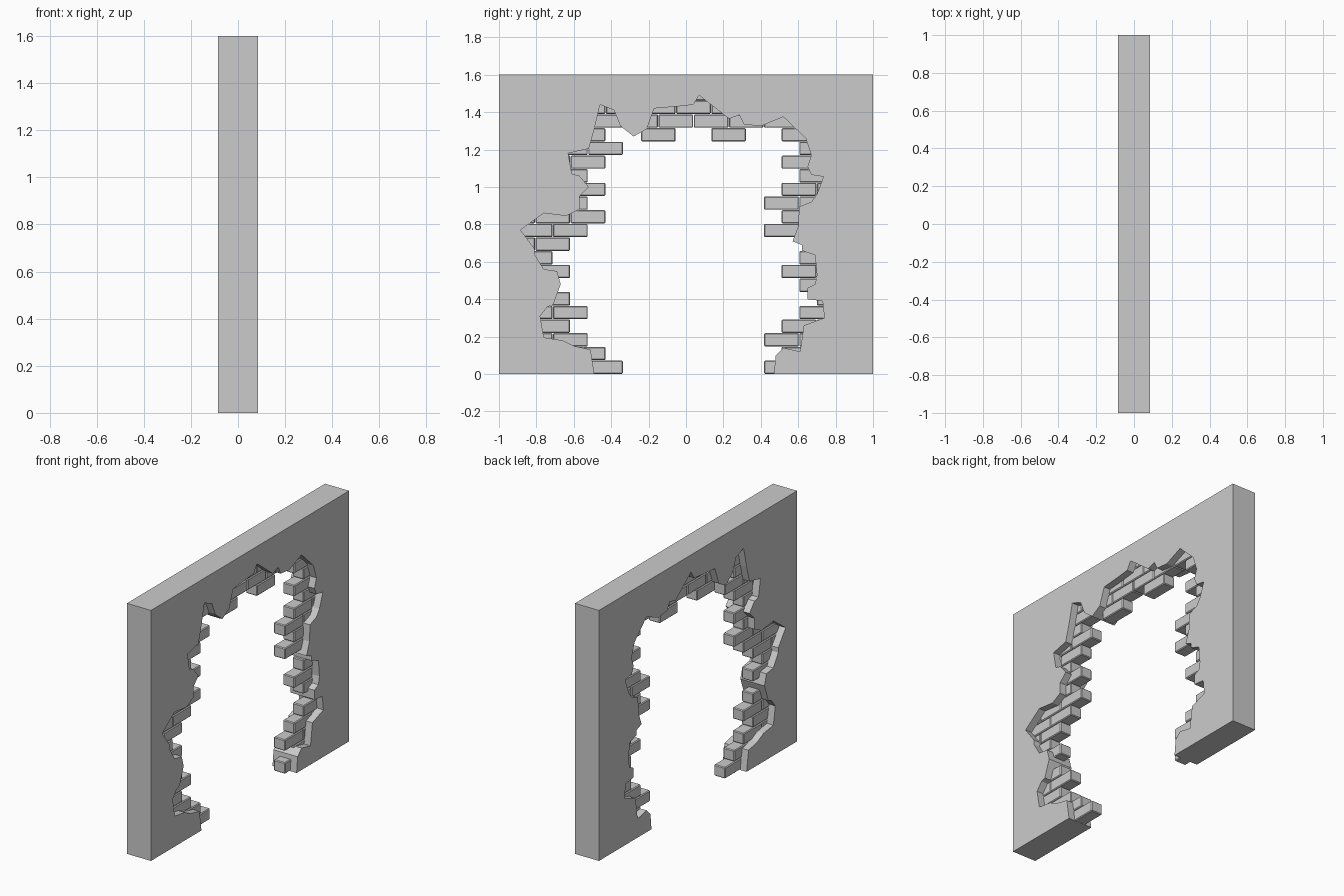
import bpy, bmesh

if "Cube" in bpy.data.objects:
    bpy.data.objects.remove(bpy.data.objects["Cube"])

HALF_T, HALF_BRICK = 0.085, 0.04      # half thickness of wall / of bricks
ROW, HALF = 0.0731, 0.094             # course height, half brick length
LEFT0, RIGHT0 = -0.336, 0.416         # innermost brick ends

# Broken plaster outline (y, z), up the left side, over the top, down the right
HOLE = [(-.49, 0), (-.51, .13), (-.60, .15), (-.66, .18), (-.76, .195), (-.78, .31),
        (-.74, .36), (-.71, .37), (-.67, .48), (-.69, .55), (-.76, .56), (-.81, .64),
        (-.81, .67), (-.885, .77), (-.76, .86), (-.64, .845), (-.57, .88), (-.57, .95),
        (-.52, 1.0), (-.57, 1.06), (-.61, 1.07), (-.63, 1.18), (-.52, 1.205), (-.49, 1.31),
        (-.46, 1.44), (-.385, 1.41), (-.35, 1.325), (-.28, 1.27), (-.21, 1.31), (-.17, 1.42),
        (-.05, 1.43), (.04, 1.44), (.07, 1.49), (.23, 1.365), (.285, 1.385), (.31, 1.335),
        (.40, 1.325), (.52, 1.375), (.64, 1.26), (.67, 1.17), (.65, 1.11), (.67, 1.065),
        (.735, 1.055), (.70, .96), (.67, .92), (.605, .895), (.60, .79), (.57, .71),
        (.62, .69), (.62, .66), (.69, .635), (.70, .53), (.69, .48), (.65, .46),
        (.65, .40), (.73, .39), (.74, .30), (.63, .26), (.61, .12), (.52, .14),
        (.48, .10), (.47, 0)]

# Per course: how many half bricks are missing at each side of the opening
LEFT = [0, 1, 2, 3, 2, 3, 4, 3, 4, 3, 2, 1, 2, 1, 2, 1, 0, 1]
RIGHT = [0, 1, 0, 1, 2, 3, 2, 1, 2, 3, 0, 1, 0, 1, 2, 1, 2, 1]


def finish(bm, name):
    bmesh.ops.recalc_face_normals(bm, faces=bm.faces)
    me = bpy.data.meshes.new(name)
    bm.to_mesh(me)
    bm.free()
    ob = bpy.data.objects.new(name, me)
    bpy.context.collection.objects.link(ob)
    return ob


def in_hole(y, z):
    inside = False
    for (y1, z1), (y2, z2) in zip(HOLE, HOLE[1:] + HOLE[:1]):
        if (z1 > z) != (z2 > z) and y < (y2 - y1) * (z - z1) / (z2 - z1) + y1:
            inside = not inside
    return inside


# Plastered wall with the ragged opening
bm = bmesh.new()
outline = [(-1, 0)] + HOLE + [(1, 0), (1, 1.6), (-1, 1.6)]
face = bm.faces.new([bm.verts.new((-HALF_T, y, z)) for y, z in outline])
ext = bmesh.ops.extrude_face_region(bm, geom=[face])
bmesh.ops.translate(bm, vec=(2 * HALF_T, 0, 0),
                    verts=[v for v in ext["geom"] if isinstance(v, bmesh.types.BMVert)])
bmesh.ops.recalc_face_normals(bm, faces=bm.faces)
bmesh.ops.triangulate(bm, faces=[f for f in bm.faces if len(f.verts) > 4])
finish(bm, "plaster_wall")

# Brick core, kept only where it shows inside the opening
bm = bmesh.new()


def brick(y0, row):
    z0 = row * ROW
    samples = [(y0 + 2 * HALF * (i + .5) / 16, z0 + ROW * (j + .5) / 8)
               for i in range(16) for j in range(8)]
    if not any(in_hole(y, z) for y, z in samples):
        return
    verts = bmesh.ops.create_cube(bm, size=1)["verts"]
    for v in verts:
        v.co.x *= 2 * HALF_BRICK
        v.co.y = y0 + HALF + v.co.y * (2 * HALF - .003)
        v.co.z = z0 + ROW / 2 + v.co.z * (ROW - .002)


for row in range(21):
    if row < len(LEFT):
        for i in range(3):
            brick(LEFT0 - HALF * (LEFT[row] + 2 + 2 * i), row)
            brick(RIGHT0 + HALF * (RIGHT[row] + 2 * i), row)
    else:
        for i in range(-2, 7):
            brick(LEFT0 + HALF * (2 * i + row % 2), row)
# Two bricks hanging from the top of the opening
for n in (1, 5):
    brick(LEFT0 + HALF * n, 17)

bricks = finish(bm, "bricks")
bev = bricks.modifiers.new("chamfer", 'BEVEL')
bev.width = 0.005
bev.segments = 1
